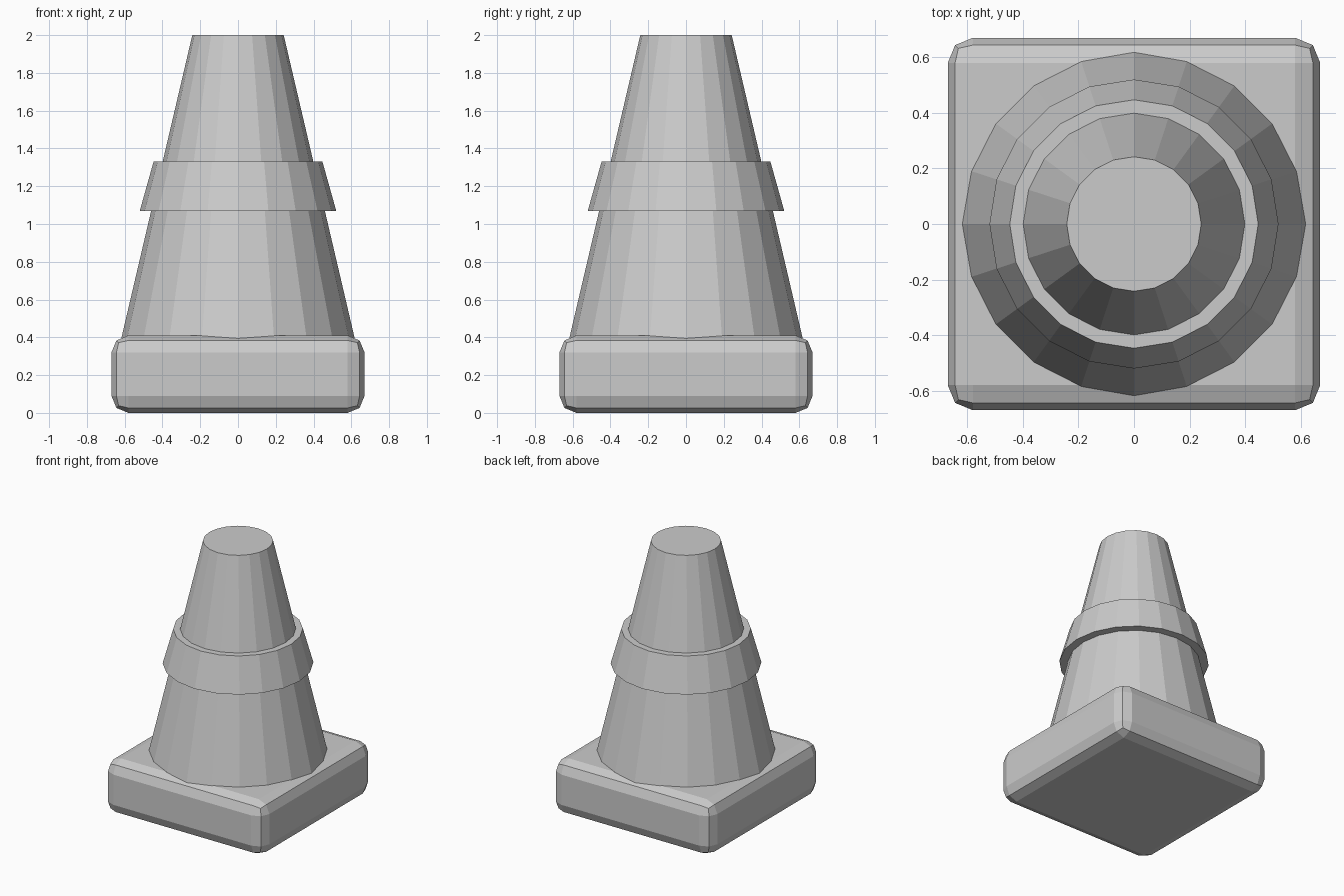
import bpy, bmesh
from math import cos, sin, tau

cube = bpy.data.objects.get("Cube")
if cube:
    bpy.data.objects.remove(cube, do_unlink=True)

grey = bpy.data.materials.new("light_grey")
grey.use_nodes = True
COLOR = (0.6, 0.6, 0.6, 1)
grey.diffuse_color = COLOR
grey.node_tree.nodes["Principled BSDF"].inputs["Base Color"].default_value = COLOR

SIDES = 20


def finish(name, bm):
    bmesh.ops.recalc_face_normals(bm, faces=bm.faces)
    mesh = bpy.data.meshes.new(name)
    bm.to_mesh(mesh)
    bm.free()
    mesh.materials.append(grey)
    obj = bpy.data.objects.new(name, mesh)
    bpy.context.collection.objects.link(obj)
    return obj


def frustum(name, r_low, z_low, r_high, z_high):
    bm = bmesh.new()
    rings = [[bm.verts.new((r * cos(tau * i / SIDES), r * sin(tau * i / SIDES), z))
              for i in range(SIDES)]
             for r, z in ((r_low, z_low), (r_high, z_high))]
    for i in range(SIDES):
        j = (i + 1) % SIDES
        bm.faces.new((rings[0][i], rings[0][j], rings[1][j], rings[1][i]))
    for ring in rings:
        bm.faces.new(ring)
    return finish(name, bm)


# Square foot with rounded edges
bm = bmesh.new()
bmesh.ops.create_cube(bm, size=1)
bmesh.ops.scale(bm, vec=(1.34, 1.34, 0.41), verts=bm.verts)
bmesh.ops.translate(bm, vec=(0, 0, 0.205), verts=bm.verts)
bmesh.ops.bevel(bm, geom=bm.edges[:], offset=0.09, segments=2,
                profile=0.5, affect='EDGES')
finish("base", bm)

# Tapered body, sunk into the foot, and the collar around it
frustum("cone_body", 0.64, 0.3, 0.242, 2.0)
frustum("collar", 0.52, 1.07, 0.447, 1.33)
